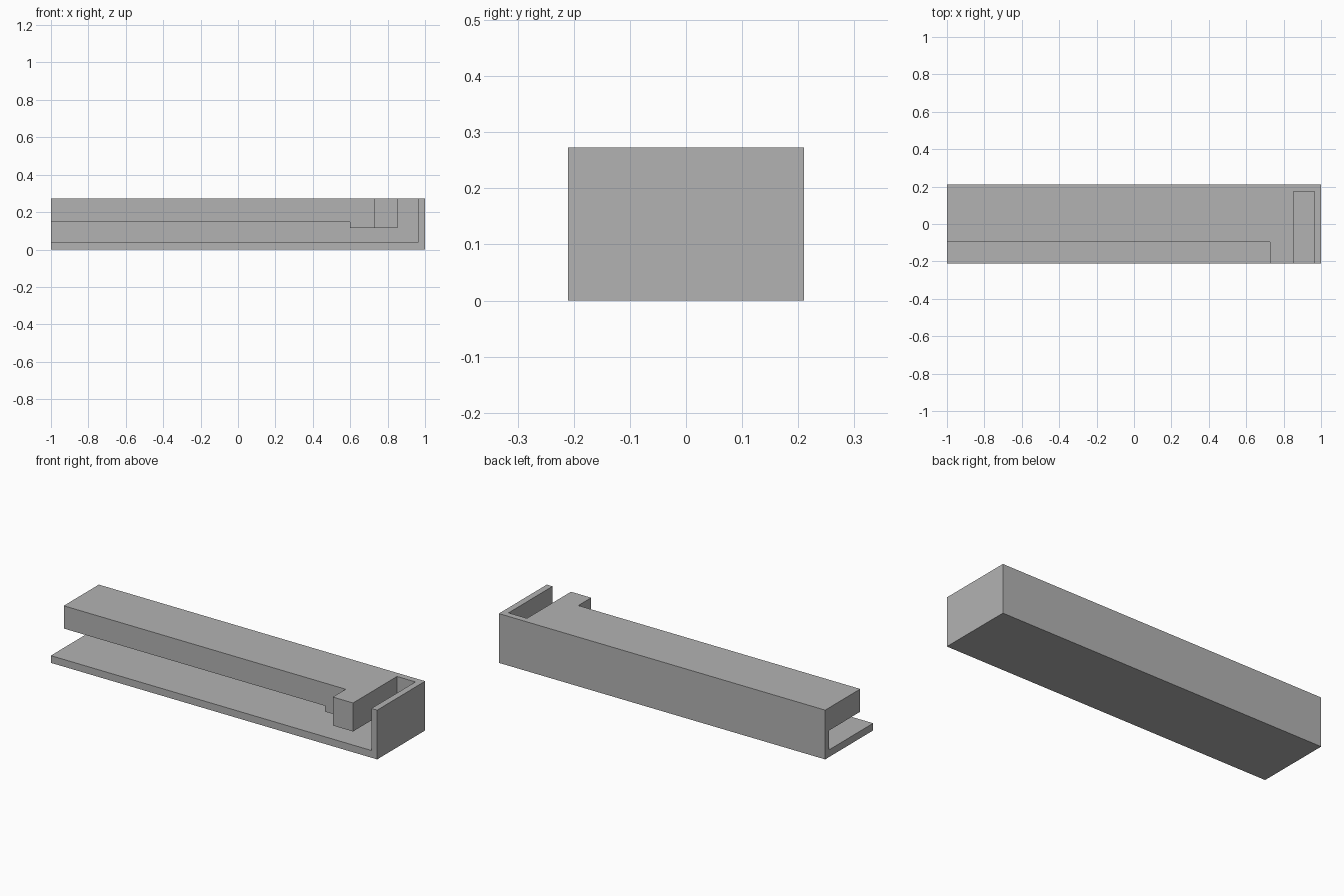
import bpy
import bmesh

cube = bpy.data.objects.get("Cube")
if cube:
    bpy.data.objects.remove(cube, do_unlink=True)

LENGTH, DEPTH, HEIGHT = 2.0, 0.42, 0.273
WALL = 0.035
OUT = 0.3                      # overshoot of the cutters
X1, Y1 = LENGTH / 2, DEPTH / 2

grey = bpy.data.materials.new("plain grey")
grey.use_nodes = True
colour = (0.45, 0.45, 0.45, 1)
grey.diffuse_color = colour
grey.node_tree.nodes["Principled BSDF"].inputs["Base Color"].default_value = colour


def prism(name, profile, y0, y1):
    """Extrude an x-z profile along y."""
    bm = bmesh.new()
    face = bm.faces.new([bm.verts.new((x, y0, z)) for x, z in profile])
    ext = bmesh.ops.extrude_face_region(bm, geom=[face])
    verts = [v for v in ext["geom"] if isinstance(v, bmesh.types.BMVert)]
    bmesh.ops.translate(bm, verts=verts, vec=(0, y1 - y0, 0))
    bmesh.ops.recalc_face_normals(bm, faces=bm.faces)
    mesh = bpy.data.meshes.new(name)
    bm.to_mesh(mesh)
    bm.free()
    mesh.materials.append(grey)
    obj = bpy.data.objects.new(name, mesh)
    bpy.context.collection.objects.link(obj)
    return obj


def rect(x0, x1, z0, z1):
    return [(x0, z0), (x1, z0), (x1, z1), (x0, z1)]


# Solid block
body = prism("channel_body", rect(-X1, X1, 0, HEIGHT), -Y1, Y1)

# Channel under the upper rail, turning up into the slot beside the end wall
top, inner = HEIGHT + OUT, X1 - WALL
channel = prism("channel_cutter", [
    (-X1 - OUT, 0.04), (inner, 0.04), (inner, top), (0.852, top),
    (0.852, 0.115), (0.6, 0.115), (0.6, 0.147), (-X1 - OUT, 0.147),
], -Y1 - OUT, Y1 - WALL)

# Front setback of the rail, leaving the hooked tab
setback = prism("setback_cutter", rect(-X1 - OUT, 0.728, 0.08, top),
                -Y1 - OUT, -0.097)

for cutter in (channel, setback):
    cutter.hide_render = True
    mod = body.modifiers.new(cutter.name, 'BOOLEAN')
    mod.operation = 'DIFFERENCE'
    mod.solver = 'EXACT'
    mod.object = cutter

# Bake the cuts and drop the cutters
bpy.context.view_layer.update()
graph = bpy.context.evaluated_depsgraph_get()
result = bpy.data.meshes.new_from_object(body.evaluated_get(graph))
body.modifiers.clear()
body.data = result
for cutter in (channel, setback):
    bpy.data.objects.remove(cutter, do_unlink=True)
